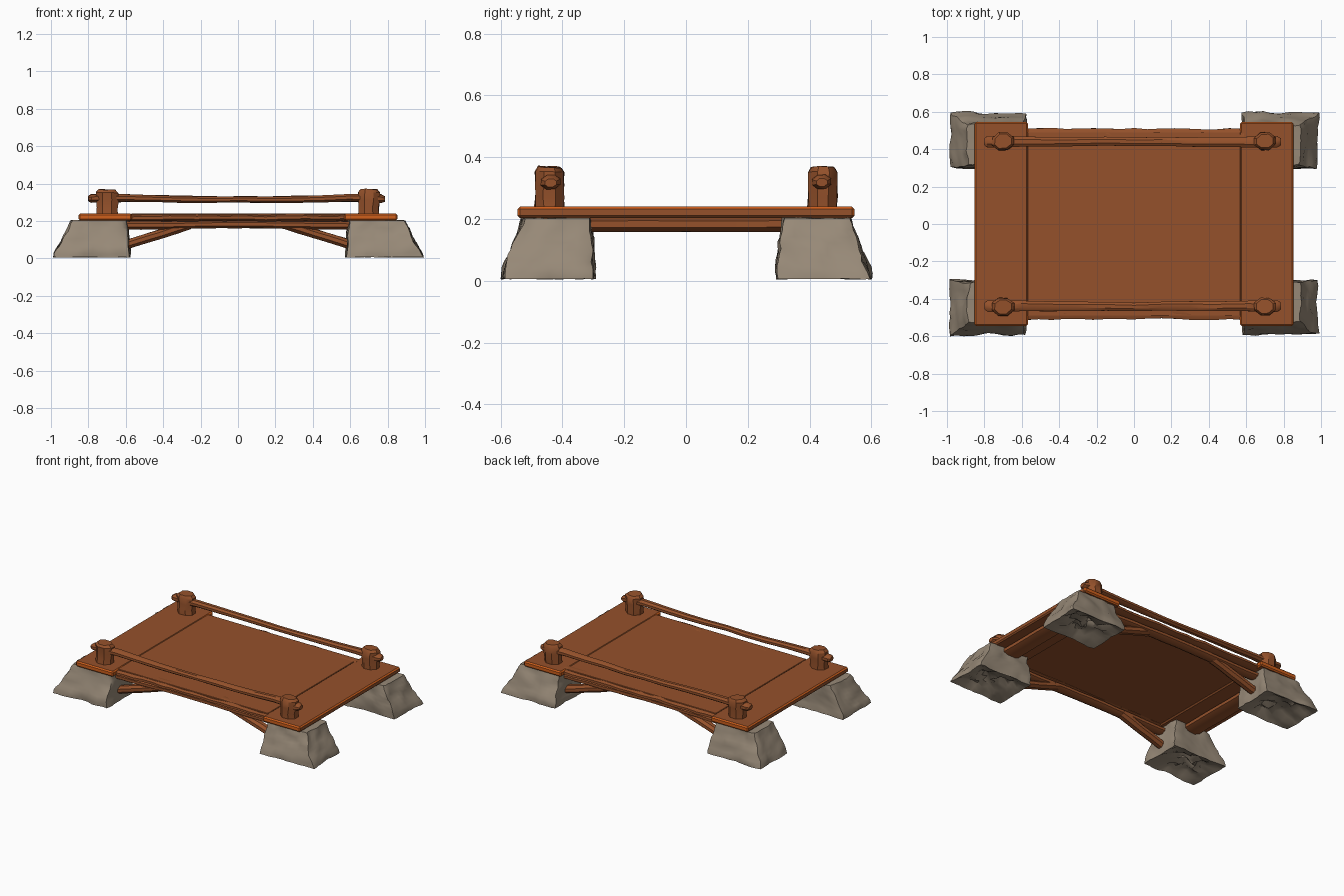
import bpy, bmesh, math
from mathutils import Vector, noise

if "Cube" in bpy.data.objects:
    bpy.data.objects.remove(bpy.data.objects["Cube"])


def material(name, rgb):
    m = bpy.data.materials.new(name)
    m.diffuse_color = (*rgb, 1)
    m.use_nodes = True
    m.node_tree.nodes["Principled BSDF"].inputs["Base Color"].default_value = m.diffuse_color
    return m


WOOD = material("brown wood", (0.30, 0.083, 0.024))
EDGE = material("orange worn edge", (0.62, 0.115, 0.012))
STONE = material("grey brown stone", (0.31, 0.25, 0.185))


def finish(name, bm, mats, angle=35):
    bmesh.ops.recalc_face_normals(bm, faces=bm.faces)
    me = bpy.data.meshes.new(name)
    bm.to_mesh(me)
    bm.free()
    for m in mats:
        me.materials.append(m)
    ob = bpy.data.objects.new(name, me)
    bpy.context.collection.objects.link(ob)
    bpy.ops.object.select_all(action='DESELECT')
    ob.select_set(True)
    bpy.context.view_layer.objects.active = ob
    bpy.ops.object.shade_smooth_by_angle(angle=math.radians(angle))
    return ob


def log(name, path, sides=8, square=0.0, rough=0.004, freq=9.0):
    """Hewn timber: path of (x, y, z, half width, half height)."""
    bm = bmesh.new()
    pts = [Vector(p[:3]) for p in path]
    axis = (pts[-1] - pts[0]).normalized()
    ref = Vector((0, 0, 1)) if abs(axis.z) < 0.9 else Vector((1, 0, 0))
    u = ref.cross(axis).normalized()
    v = axis.cross(u)
    rings = []
    for c, p in zip(pts, path):
        ring = []
        for i in range(sides):
            a = 2 * math.pi * (i + 0.5) / sides
            ca, sa = math.cos(a), math.sin(a)
            k = max(abs(ca), abs(sa)) ** -square
            q = c + u * ca * k * p[3] + v * sa * k * p[4]
            ring.append(bm.verts.new(q + noise.noise_vector(q * freq) * rough))
        rings.append(ring)
    for r0, r1 in zip(rings, rings[1:]):
        for i in range(sides):
            j = (i + 1) % sides
            bm.faces.new((r0[i], r0[j], r1[j], r1[i]))
    bm.faces.new(rings[0])
    bm.faces.new(rings[-1])
    return finish(name, bm, [WOOD])


def lerp(a, b, t):
    return a + (b - a) * t


def footing(name, sx, sy):
    """Flared rough boulder under one corner."""
    bm = bmesh.new()
    bmesh.ops.create_cube(bm, size=2)
    bmesh.ops.subdivide_edges(bm, edges=bm.edges[:], cuts=9, use_grid_fill=True)
    for vert in bm.verts:
        a, b, c = vert.co
        h = (c + 1) / 2
        # footprint and top rectangles, waisted sides, rolled-under base
        flare = (1 - h) ** 1.15 - 0.12 * max(0, 1 - h / 0.15)
        x0, x1 = lerp(0.590, 0.565, flare), lerp(0.890, 1.010, flare)
        y0, y1 = lerp(0.310, 0.288, flare), lerp(0.530, 0.612, flare)
        pinch = 0.07 * (1 - h)
        a2 = a * (1 - pinch * (1 - b * b))
        b2 = b * (1 - pinch * (1 - a * a))
        corner = 1 - 0.05 * (abs(a) * abs(b)) ** 4
        x = lerp(x0, x1, (a2 * corner + 1) / 2)
        y = lerp(y0, y1, (b2 * corner + 1) / 2)
        p = Vector((sx * x, sy * y, 0.006 + 0.197 * h))
        n = noise.noise_vector(p * 10) * 0.012 + noise.noise_vector(p * 25) * 0.009
        n.z *= 0.5 if 0 < h < 1 else 0.2
        p += n
        # dented underside
        if h == 0:
            p.z += 0.05 * max(0, 1 - a * a) * max(0, 1 - b * b) * (1 + 1.5 * noise.noise(p * 16))
        p.z = max(p.z, 0.0)
        vert.co = p
    return finish(name, bm, [STONE], 40)


def plate(name, x0, x1, y0, y1, z0, z1, bevel=0.006, worn=False):
    bm = bmesh.new()
    bmesh.ops.create_cube(bm, size=1)
    for v in bm.verts:
        v.co = ((x0 + x1) / 2 + v.co.x * (x1 - x0), (y0 + y1) / 2 + v.co.y * (y1 - y0),
                (z0 + z1) / 2 + v.co.z * (z1 - z0))
    bmesh.ops.bevel(bm, geom=bm.edges[:], offset=bevel, segments=1, affect='EDGES')
    if worn:
        # worn orange rims and long-side ends
        for yc in (-0.43, 0.43):
            bmesh.ops.bisect_plane(bm, geom=bm.verts[:] + bm.edges[:] + bm.faces[:],
                                   plane_co=(0, yc, 0), plane_no=(0, 1, 0))
        bm.normal_update()
        for f in bm.faces:
            n, c = f.normal, f.calc_center_median()
            inner = n.x * c.x < 0
            rim = 0.2 < n.z < 0.95 and (abs(c.y) > 0.43 or not inner)
            if rim or abs(n.y) > 0.6 or (inner and abs(n.x) > 0.6 and abs(c.y) > 0.43):
                f.material_index = 1
    return finish(name, bm, [WOOD, EDGE], 30)


# Stone footings
for sx, ex in ((-1, "left"), (1, "right")):
    for sy, ey in ((-1, "front"), (1, "back")):
        footing(f"{ey}_{ex}_footing", sx, sy)

# Deck: central planking plus an end board over each pair of footings
plate("deck", -0.570, 0.570, -0.49, 0.49, 0.212, 0.2395, 0.002)
for s, e in ((-1, "left"), (1, "right")):
    xs = sorted((s * 0.568, s * 0.852))
    plate(f"{e}_end_board", xs[0], xs[1], -0.545, 0.545, 0.203, 0.240, 0.008, True)
    # Cross beam between footings
    log(f"{e}_cross_beam", [(s * 0.73, lerp(-0.46, 0.46, i / 8), 0.184, 0.06, 0.026)
                            for i in range(9)], 8, 0.9, 0.003)

for s, e in ((-1, "front"), (1, "back")):
    # Ragged deck edge log and the bearer below it
    log(f"{e}_edge_log", [(lerp(-0.585, 0.585, i / 16), s * 0.464, 0.218, 0.046, 0.019)
                          for i in range(17)], 8, 0.8, 0.008, 11)
    log(f"{e}_bearer", [(lerp(-0.62, 0.62, i / 12), s * 0.445,
                         0.180 + 0.004 * math.cos(math.pi * (i / 6 - 1)), 0.036, 0.022)
                        for i in range(13)], 8, 0.8, 0.004)
    for sx, ex in ((-1, "left"), (1, "right")):
        # Diagonal brace from footing to bearer
        log(f"{e}_{ex}_brace", [(sx * lerp(0.65, 0.26, t), s * 0.44,
                                 0.058 + 0.122 * t, 0.032, 0.025)
                                for t in (0, 0.2, 0.4, 0.6, 0.8, 1)], 8, 0.7, 0.004)
        # Handrail post with chamfered top
        log(f"{e}_{ex}_post", [(sx * 0.700, s * 0.442, z, w, d) for z, w, d in
                               ((0.235, 0.049, 0.056), (0.27, 0.048, 0.056), (0.31, 0.047, 0.060),
                                (0.352, 0.048, 0.060), (0.368, 0.038, 0.046))],
            8, 0.6, 0.007, 14)
    # Handrail with bulged ends past the posts
    rail = [(-0.80, 0.321, 0.014), (-0.785, 0.322, 0.023), (-0.70, 0.322, 0.024)]
    rail += [(x, 0.314 + 0.014 * (x / 0.6) ** 2 * 0.6, 0.017 + 0.006 * abs(x))
             for x in (-0.6, -0.45, -0.3, -0.15, 0, 0.15, 0.3, 0.45, 0.6)]
    rail += [(0.70, 0.322, 0.024), (0.765, 0.320, 0.024), (0.785, 0.318, 0.014)]
    log(f"{e}_handrail", [(x, s * 0.440, z, r * 1.4, r) for x, z, r in rail],
        8, 0.3, 0.005, 7)
